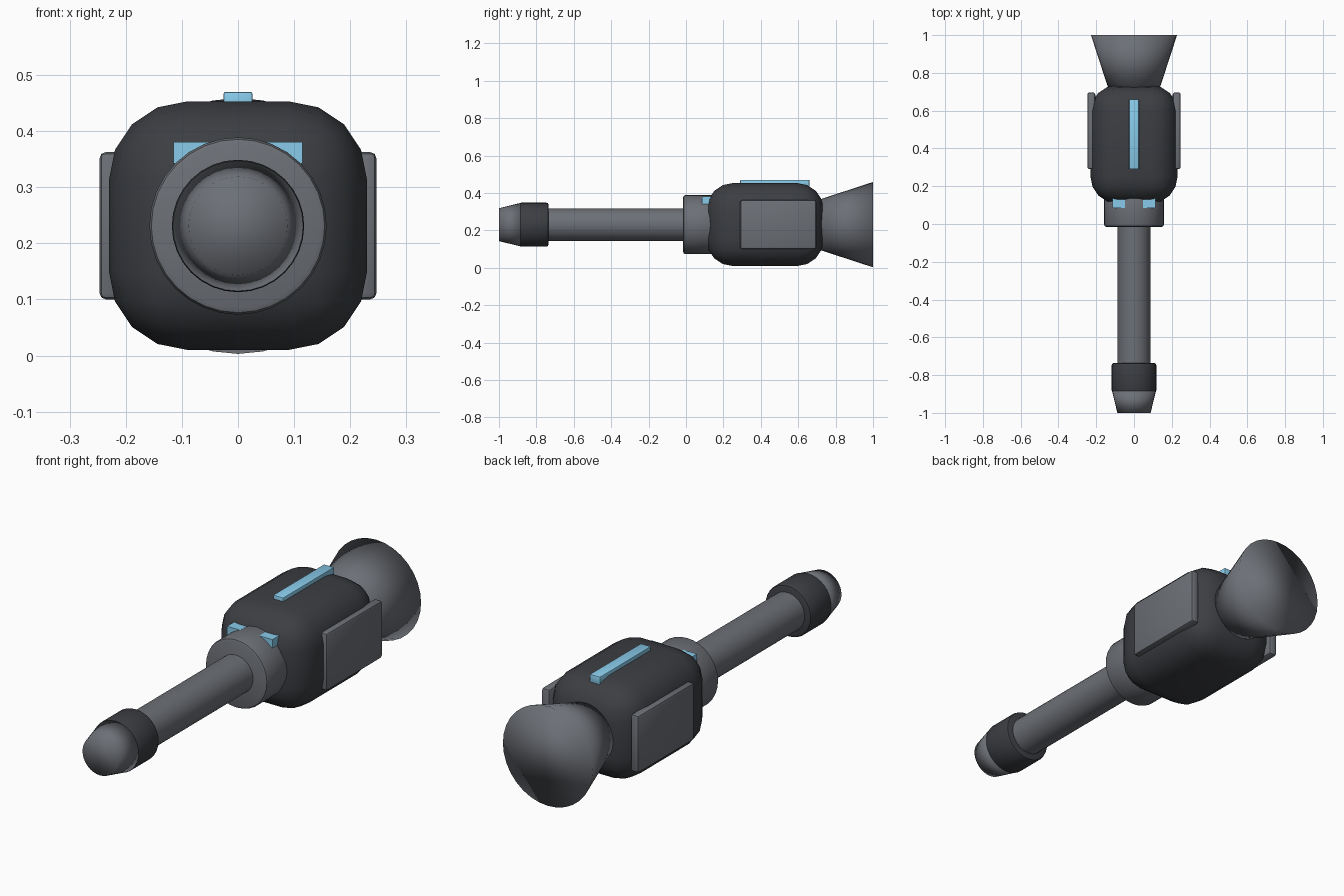
import bpy, math

if "Cube" in bpy.data.objects:
    bpy.data.objects.remove(bpy.data.objects["Cube"])

AXIS_Z = 0.231


def material(name, rgb):
    m = bpy.data.materials.new(name)
    m.diffuse_color = (*rgb, 1)
    m.use_nodes = True
    m.node_tree.nodes["Principled BSDF"].inputs["Base Color"].default_value = m.diffuse_color
    return m


GREY = material("mid_grey", (0.15, 0.16, 0.18))
DARK = material("dark_grey", (0.045, 0.048, 0.055))
BLUE = material("light_blue", (0.25, 0.6, 0.83))


def finish(obj, name, mat, bevel=0, segments=2, smooth=True, angle=35):
    obj.name = name
    obj.data.materials.append(mat)
    bpy.ops.object.transform_apply(location=False, rotation=True, scale=True)
    if bevel:
        mod = obj.modifiers.new("bevel", "BEVEL")
        mod.width, mod.segments = bevel, segments
        mod.limit_method = "ANGLE"
        bpy.ops.object.modifier_apply(modifier="bevel")
    if smooth:
        bpy.ops.object.shade_smooth()
    else:
        bpy.ops.object.shade_smooth_by_angle(angle=math.radians(angle))
    return obj


def box(name, lo, hi, mat, **kw):
    bpy.ops.mesh.primitive_cube_add(size=1, location=[(a + b) / 2 for a, b in zip(lo, hi)])
    obj = bpy.context.object
    obj.scale = [b - a for a, b in zip(lo, hi)]
    return finish(obj, name, mat, **kw)


def tube(name, y0, y1, r0, r1, mat, **kw):
    # Tapered cylinder along y, radius r0 at y0 and r1 at y1
    bpy.ops.mesh.primitive_cone_add(vertices=32, radius1=r0, radius2=r1, depth=y1 - y0,
                                    location=(0, (y0 + y1) / 2, AXIS_Z),
                                    rotation=(-math.pi / 2, 0, 0))
    return finish(bpy.context.object, name, mat, **kw)


# Main body and front collar
box("body", (-0.23, 0.11, 0.01), (0.23, 0.735, 0.453), DARK, bevel=0.14, segments=4)
tube("collar", -0.015, 0.16, 0.158, 0.158, GREY, bevel=0.012, smooth=False)

# Barrel, muzzle ring and tapered tip
tube("barrel", -0.78, 0.02, 0.087, 0.087, GREY, smooth=False)
tube("muzzle_ring", -0.892, -0.735, 0.118, 0.118, DARK, bevel=0.012, smooth=False)
tube("muzzle_tip", -1.0, -0.885, 0.088, 0.116, GREY)

# Flared rear nozzle
tube("rear_nozzle", 0.70, 1.0, 0.13, 0.228, GREY)

# Top light strip
box("top_strip", (-0.026, 0.29, 0.43), (0.026, 0.66, 0.47), BLUE, bevel=0.004, smooth=False)

# Mirrored side panels and front lights
for side, s in (("left", -1), ("right", 1)):
    x = sorted((s * 0.205, s * 0.247))
    box(side + "_side_panel", (x[0], 0.29, 0.10), (x[1], 0.697, 0.363), GREY,
        bevel=0.012, smooth=False)
    x = sorted((s * 0.048, s * 0.115))
    box(side + "_front_light", (x[0], 0.085, 0.342), (x[1], 0.16, 0.381), BLUE, smooth=False)
